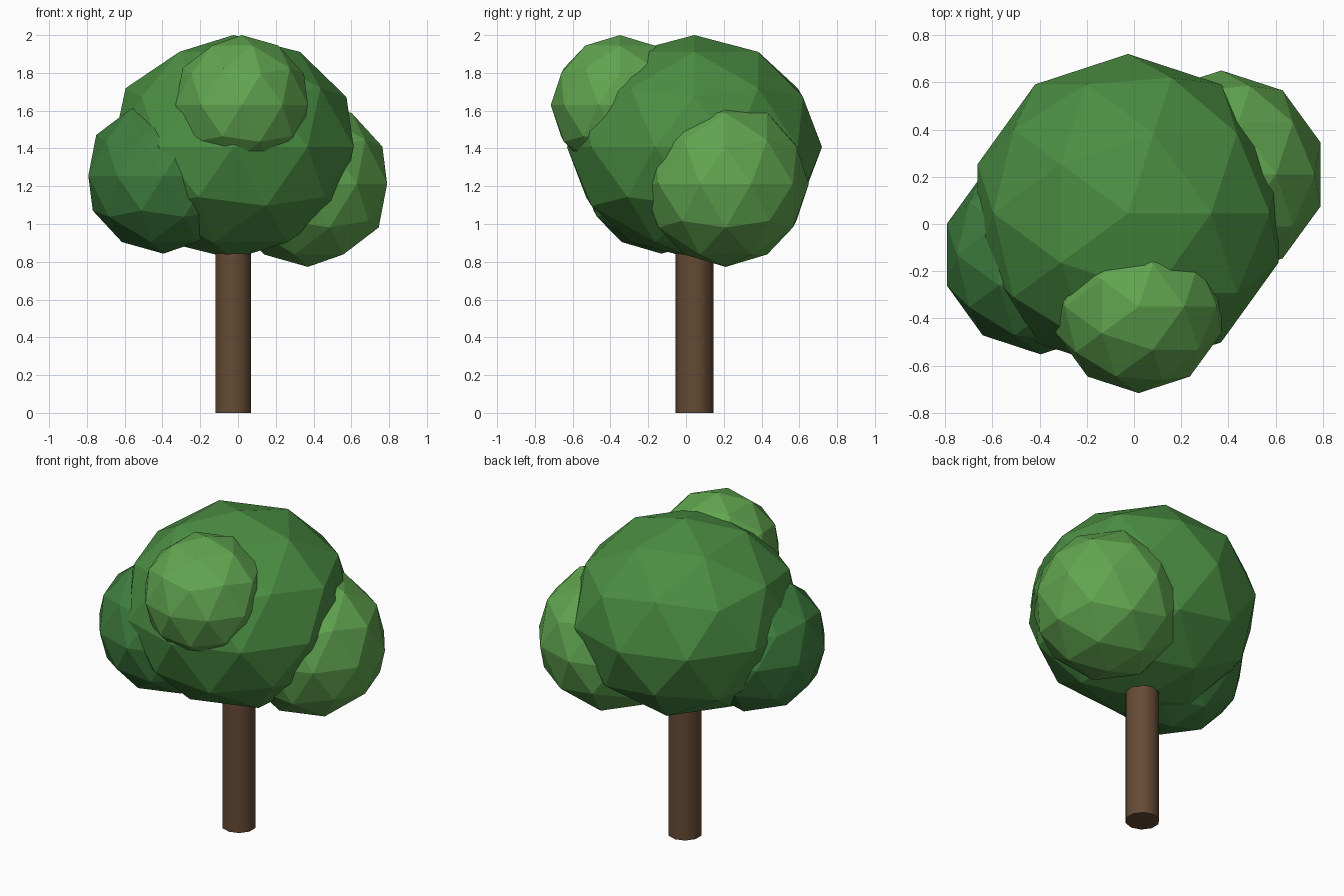
import bpy
import math

if "Cube" in bpy.data.objects:
    bpy.data.objects.remove(bpy.data.objects["Cube"])


def material(name, rgb):
    mat = bpy.data.materials.new(name)
    mat.diffuse_color = (*rgb, 1.0)
    mat.use_nodes = True
    mat.node_tree.nodes["Principled BSDF"].inputs["Base Color"].default_value = mat.diffuse_color
    return mat


leaf_mid = material("leaf_mid", (0.07, 0.27, 0.055))
leaf_dark = material("leaf_dark", (0.05, 0.21, 0.05))
leaf_light = material("leaf_light", (0.12, 0.38, 0.08))
bark = material("bark", (0.13, 0.07, 0.035))


def foliage(name, center, radii, mat):
    """Faceted 80-sided leaf ball."""
    bpy.ops.mesh.primitive_ico_sphere_add(subdivisions=2, radius=1, location=center)
    ob = bpy.context.object
    ob.name = name
    ob.scale = radii
    bpy.ops.object.transform_apply(location=False, rotation=False, scale=True)
    ob.data.materials.append(mat)


# Trunk: ten-sided, smooth around, reaching into the crown
TRUNK_TOP = 1.0
bpy.ops.mesh.primitive_cylinder_add(vertices=10, radius=0.1, depth=TRUNK_TOP,
                                    location=(-0.025, 0.045, TRUNK_TOP / 2))
trunk = bpy.context.object
trunk.name = "trunk"
trunk.data.materials.append(bark)
bpy.ops.object.shade_smooth_by_angle(angle=math.radians(40))

# Crown: one large ball and three smaller clumps
foliage("main_foliage", (-0.025, 0.045, 1.4075), (0.67, 0.675, 0.5925), leaf_mid)
foliage("front_foliage", (0.02, -0.35, 1.63), (0.368, 0.366, 0.37), leaf_light)
foliage("left_foliage", (-0.395, -0.13, 1.255), (0.418, 0.422, 0.412), leaf_dark)
foliage("right_foliage", (0.37, 0.21, 1.213), (0.441, 0.44, 0.44), leaf_light)
